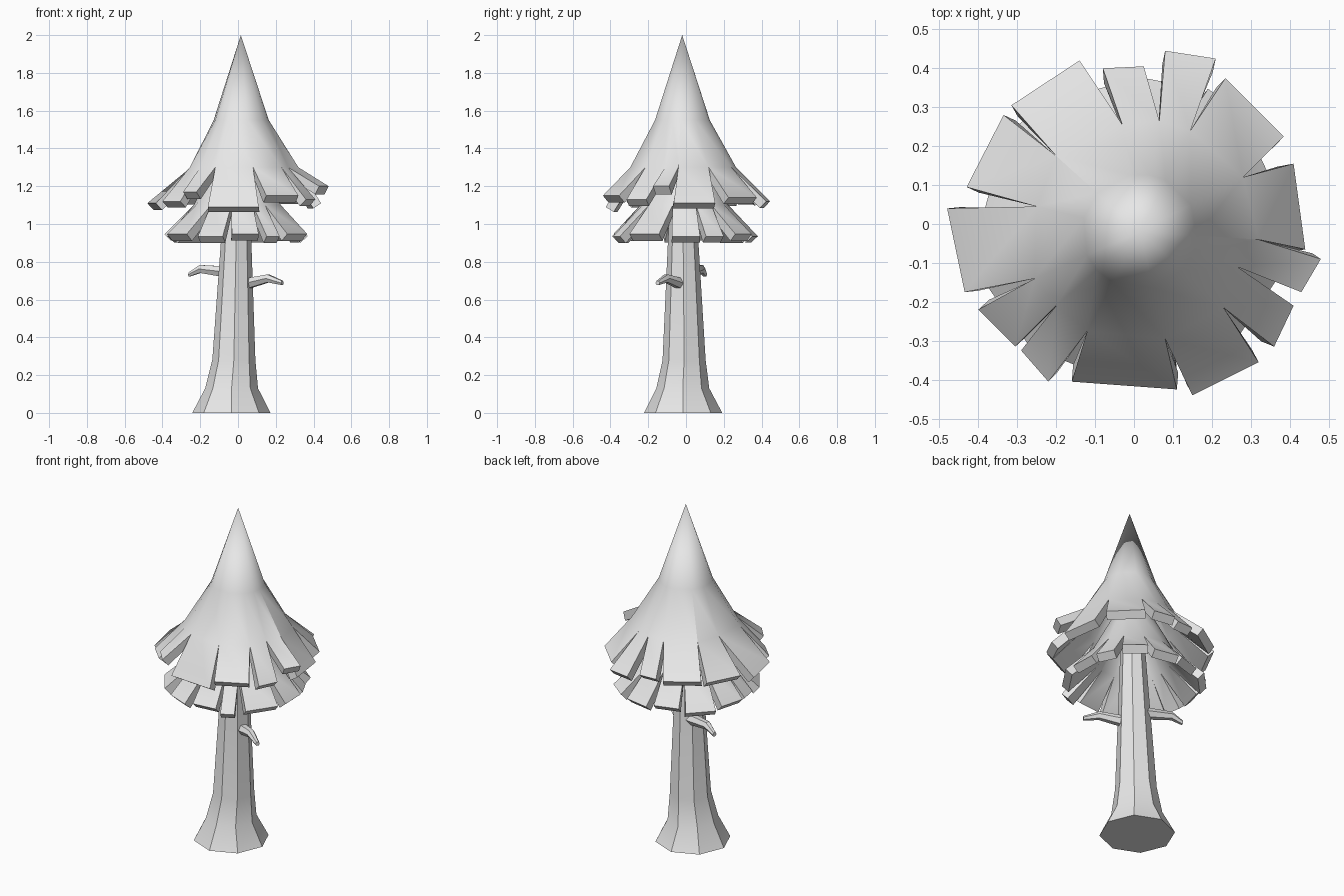
import bpy, bmesh
from math import sin, cos, radians
from mathutils import Vector

cube = bpy.data.objects.get("Cube")
if cube:
    bpy.data.objects.remove(cube)

grey = bpy.data.materials.new("plain_grey")
grey.use_nodes = True
grey.diffuse_color = (0.8, 0.8, 0.8, 1)
grey.node_tree.nodes["Principled BSDF"].inputs["Base Color"].default_value = (0.8, 0.8, 0.8, 1)


def finish(bm, name, thickness=0):
    """Turn a bmesh into a shaded object, optionally thickened inward."""
    bmesh.ops.recalc_face_normals(bm, faces=bm.faces)
    mesh = bpy.data.meshes.new(name)
    bm.to_mesh(mesh)
    bm.free()
    mesh.materials.append(grey)
    obj = bpy.data.objects.new(name, mesh)
    bpy.context.collection.objects.link(obj)
    bpy.ops.object.select_all(action="DESELECT")
    obj.select_set(True)
    bpy.context.view_layer.objects.active = obj
    if thickness:
        shell = obj.modifiers.new("shell", "SOLIDIFY")
        shell.thickness = thickness
        shell.offset = -1
        bpy.ops.object.modifier_apply(modifier=shell.name)
    bpy.ops.object.shade_smooth_by_angle(angle=radians(35))


def bridge(bm, low, high):
    n = len(low)
    for i in range(n):
        j = (i + 1) % n
        bm.faces.new((low[i], low[j], high[j], high[i]))


def loft(name, rings, sides, u, v):
    """Capped tube through (centre, radius) rings lying in the u-v plane."""
    bm = bmesh.new()
    loops = []
    for centre, r in rings:
        angles = [radians(360 * i / sides) for i in range(sides)]
        loops.append([bm.verts.new(Vector(centre) + r * (cos(a) * u + sin(a) * v)) for a in angles])
    for low, high in zip(loops, loops[1:]):
        bridge(bm, low, high)
    bm.faces.new(loops[0])
    bm.faces.new(loops[-1])
    finish(bm, name)


def canopy(name, apex, neck_r, neck_z, roots, root_z, flaps):
    """Cone whose skirt is cut into flaps; neighbours share a slit root."""
    bm = bmesh.new()
    axis = Vector((apex[0], apex[1], 0))
    top = bm.verts.new(apex)
    neck, hem = [], []
    for x, y in roots:
        out = (Vector((x, y, 0)) - axis).normalized()
        neck.append(bm.verts.new(axis + out * neck_r + Vector((0, 0, neck_z))))
        hem.append(bm.verts.new((x, y, root_z)))
    bridge(bm, hem, neck)
    n = len(roots)
    for i, (a, b, z) in enumerate(flaps):
        j = (i + 1) % n
        bm.faces.new((neck[i], neck[j], top))
        bm.faces.new((bm.verts.new((*a, z)), bm.verts.new((*b, z)), hem[j], hem[i]))
    finish(bm, name, 0.05)


X, Y, Z = Vector((1, 0, 0)), Vector((0, 1, 0)), Vector((0, 0, 1))

# Trunk with flared foot
loft("trunk", [((-0.035, -0.015, 0), 0.207), ((-0.034, -0.017, 0.13), 0.14),
               ((-0.022, -0.01, 0.28), 0.114), ((-0.01, -0.015, 0.9), 0.081),
               ((0, -0.015, 1.3), 0.06)], 8, X, Y)

# Two drooping twigs
for name, points in (
        ("left_branch", [(0.03, -0.02, 0.68), (0.16, -0.105, 0.712), (0.235, -0.15, 0.688)]),
        ("right_branch", [(-0.05, 0.03, 0.745), (-0.2, 0.08, 0.762), (-0.26, 0.1, 0.732)])):
    along = Vector(points[2]) - Vector(points[0])
    side = along.cross(Z).normalized()
    loft(name, list(zip(points, (0.034, 0.024, 0.013))), 6, side, Z)

# Upper tier: slit roots, then flap tip corners and heights, clockwise from above
upper_roots = [(0.28, 0.12), (0.32, -0.04), (0.265, -0.11), (0.23, -0.215), (0.08, -0.295),
               (-0.12, -0.275), (-0.2, -0.21), (-0.255, -0.14), (-0.25, 0.045), (-0.2, 0.175),
               (-0.03, 0.255), (0.065, 0.265), (0.145, 0.24)]
upper_flaps = [((0.41, 0.155), (0.44, -0.065), 1.11), ((0.48, -0.09), (0.43, -0.175), 1.2),
               ((0.41, -0.21), (0.36, -0.315), 1.13), ((0.32, -0.355), (0.15, -0.44), 1.15),
               ((0.11, -0.425), (-0.16, -0.405), 1.09), ((-0.22, -0.405), (-0.29, -0.325), 1.17),
               ((-0.305, -0.315), (-0.4, -0.22), 1.12), ((-0.435, -0.175), (-0.48, 0.04), 1.11),
               ((-0.43, 0.095), (-0.335, 0.28), 1.13), ((-0.315, 0.305), (-0.14, 0.42), 1.14),
               ((-0.08, 0.4), (0.025, 0.405), 1.13), ((0.08, 0.445), (0.21, 0.425), 1.12),
               ((0.235, 0.375), (0.385, 0.225), 1.14)]
canopy("upper_foliage", (0.015, -0.02, 2), 0.148, 1.55, upper_roots, 1.3, upper_flaps)


# Lower tier: flaps given by their start and end angles
def polar(r, degrees):
    a = radians(degrees)
    return (r * cos(a), r * sin(a) - 0.01)


spans = [(13, -10), (-20, -48), (-57, -68), (-73, -95), (-102, -123), (-132, -158),
         (-163, -178), (-184, -206), (-212, -236), (-242, -264), (-270, -292),
         (-298, -318), (-326, -342)]
lower_roots, lower_flaps = [], []
for i, (start, end) in enumerate(spans):
    before = spans[i - 1][1] if i else spans[-1][1] + 360
    lower_roots.append(polar(0.235, (start + before) / 2))
    r = 0.375 + 0.015 * (i % 3)
    lower_flaps.append((polar(r, start), polar(r, end), 0.935 + 0.012 * (i % 2)))
canopy("lower_foliage", (0, -0.01, 1.5), 0.12, 1.32, lower_roots, 1.1, lower_flaps)
